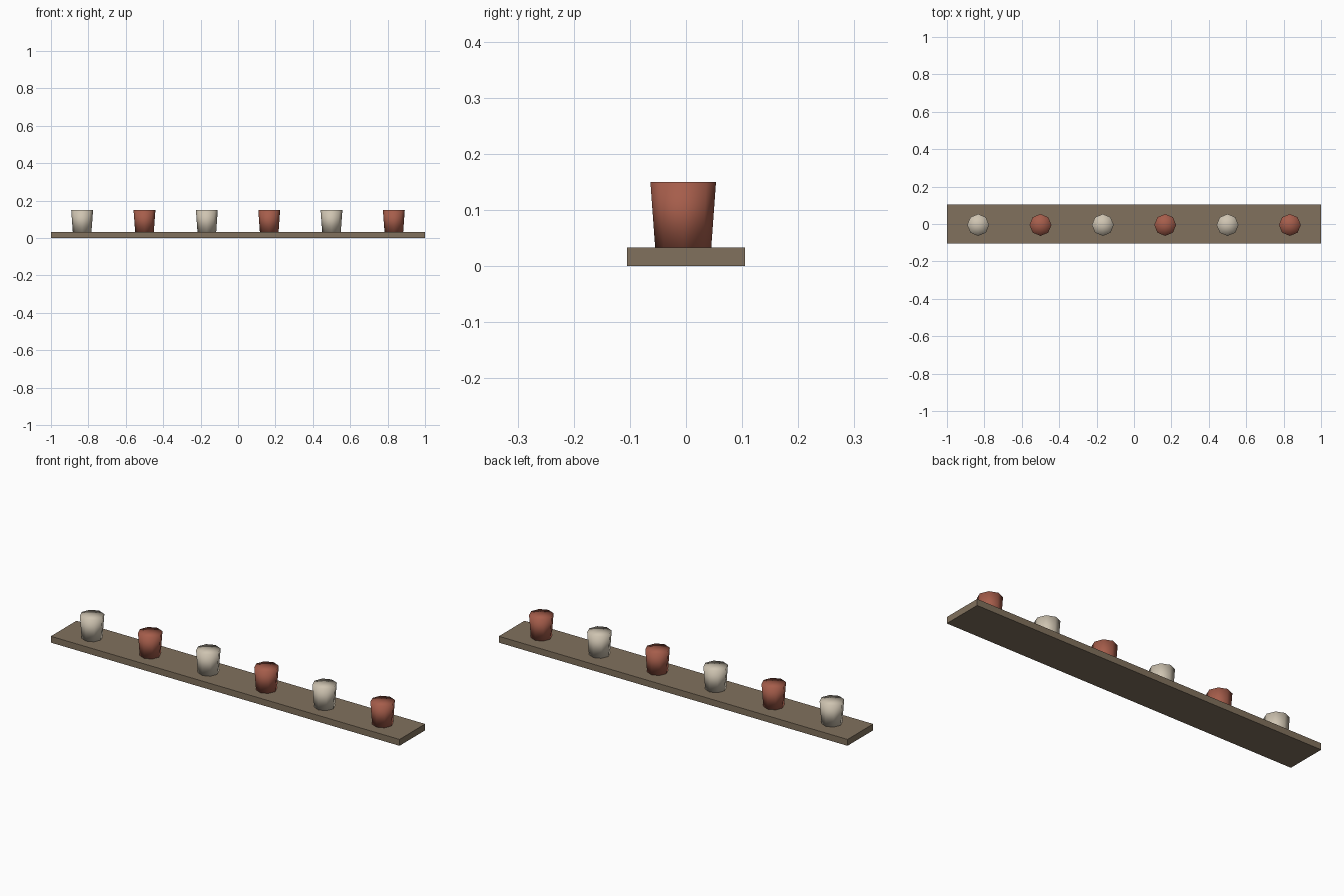
import bpy
import math

cube = bpy.data.objects.get("Cube")
if cube:
    bpy.data.objects.remove(cube, do_unlink=True)


def make_material(name, color):
    mat = bpy.data.materials.new(name)
    mat.use_nodes = True
    mat.diffuse_color = (*color, 1)
    mat.node_tree.nodes["Principled BSDF"].inputs["Base Color"].default_value = (*color, 1)
    return mat


wood = make_material("weathered wood", (0.22, 0.165, 0.11))
terracotta = make_material("terracotta", (0.38, 0.11, 0.07))
cream = make_material("cream clay", (0.62, 0.55, 0.44))

# Flat board
THICK = 0.033
bpy.ops.mesh.primitive_cube_add(size=1, location=(0, 0, THICK / 2))
board = bpy.context.object
board.name = "board"
board.scale = (2, 0.21, THICK)
bpy.ops.object.transform_apply(location=False, rotation=False, scale=True)
board.data.materials.append(wood)

# Row of tapered pots in alternating colours
POTS = 6
HEIGHT = 0.117
for i in range(POTS):
    x = -1 + (2 * i + 1) / POTS
    bpy.ops.mesh.primitive_cone_add(
        vertices=8, radius1=0.05, radius2=0.0585, depth=HEIGHT,
        end_fill_type='TRIFAN', location=(x, -0.005, THICK + HEIGHT / 2))
    pot = bpy.context.object
    pot.name = f"pot_{i + 1}"
    pot.data.materials.append(terracotta if i % 2 else cream)
    bpy.ops.object.shade_smooth()
